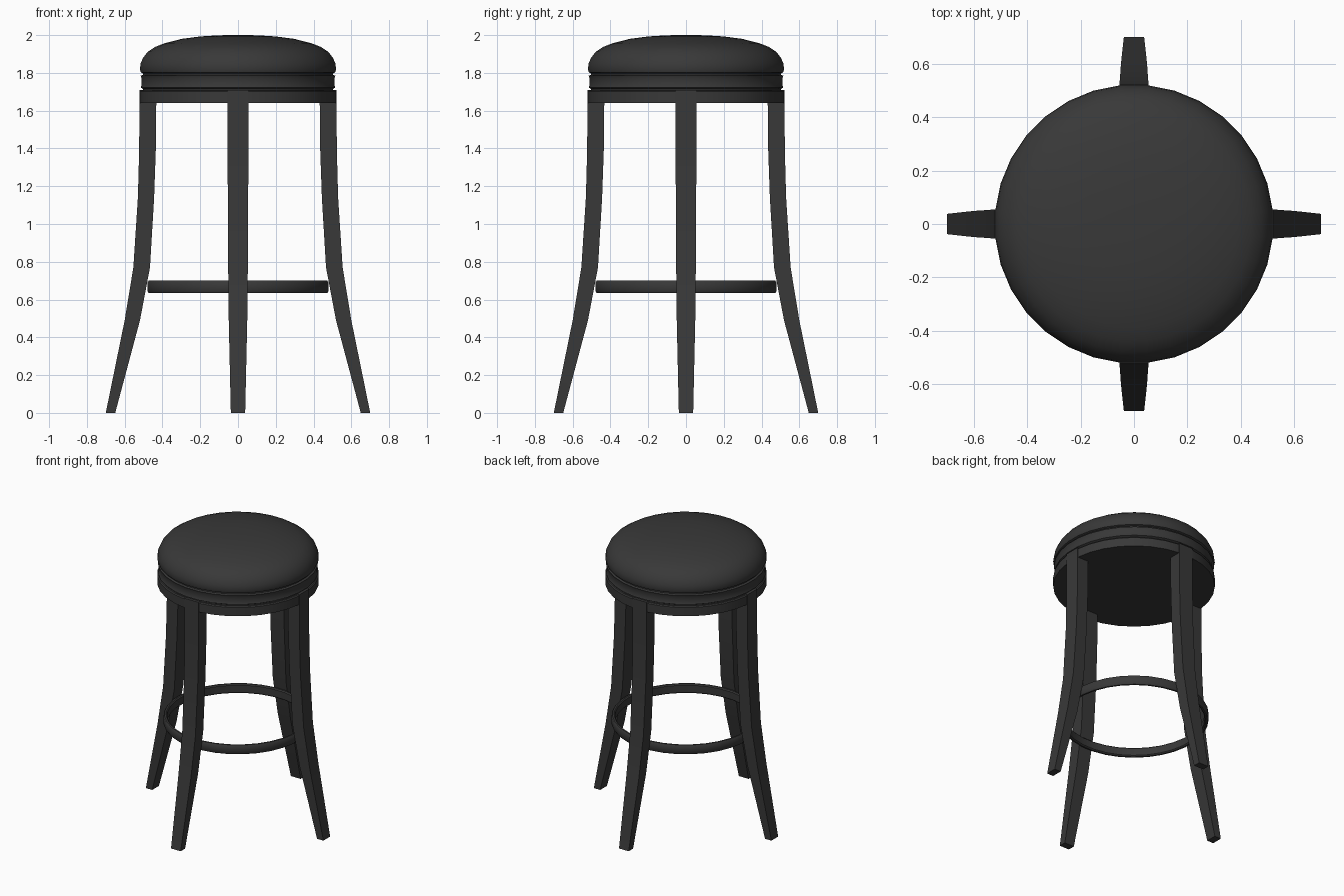
import bpy, bmesh
from math import sin, cos, pi, radians

if "Cube" in bpy.data.objects:
    bpy.data.objects.remove(bpy.data.objects["Cube"])

SIDES = 32
dark = bpy.data.materials.new("dark_finish")
dark.diffuse_color = (0.04, 0.04, 0.04, 1)
dark.use_nodes = True
dark.node_tree.nodes["Principled BSDF"].inputs["Base Color"].default_value = dark.diffuse_color


def finish(name, bm, angle=None):
    bmesh.ops.recalc_face_normals(bm, faces=bm.faces)
    mesh = bpy.data.meshes.new(name)
    bm.to_mesh(mesh)
    bm.free()
    mesh.materials.append(dark)
    ob = bpy.data.objects.new(name, mesh)
    bpy.context.collection.objects.link(ob)
    if angle:
        bpy.ops.object.select_all(action='DESELECT')
        ob.select_set(True)
        bpy.context.view_layer.objects.active = ob
        bpy.ops.object.shade_smooth_by_angle(angle=radians(angle))
    return ob


def lathe(name, profile, closed=False, sides=SIDES):
    """Revolve (radius, z) points; an open profile gets flat end caps."""
    bm = bmesh.new()
    rings = []
    for r, z in profile:
        angles = [2 * pi * (i + 0.5) / sides for i in range(sides)]
        rings.append([bm.verts.new((r * cos(a), r * sin(a), z)) for a in angles])
    pairs = list(zip(rings, rings[1:]))
    if closed:
        pairs.append((rings[-1], rings[0]))
    else:
        bm.faces.new(rings[0])
        bm.faces.new(rings[-1])
    for a, b in pairs:
        for i in range(sides):
            j = (i + 1) % sides
            bm.faces.new((a[i], a[j], b[j], b[i]))
    return finish(name, bm, 35)


def leg(name, turn):
    """Sweep a rectangle down the curved leg: z, inner, outer, half width."""
    sections = [(1.71, 0.432, 0.522, 0.055), (1.40, 0.435, 0.523, 0.055),
                (1.14, 0.444, 0.530, 0.054), (0.77, 0.466, 0.554, 0.052),
                (0.49, 0.519, 0.600, 0.049), (0.0, 0.65, 0.70, 0.038)]
    bm = bmesh.new()
    c, s = round(cos(turn)), round(sin(turn))
    loops = []
    for z, inner, outer, w in sections:
        corners = [(inner, -w), (outer, -w), (outer, w), (inner, w)]
        loops.append([bm.verts.new((x * c - y * s, x * s + y * c, z)) for x, y in corners])
    for a, b in zip(loops, loops[1:]):
        for i in range(4):
            j = (i + 1) % 4
            bm.faces.new((a[i], a[j], b[j], b[i]))
    bm.faces.new(loops[0])
    bm.faces.new(loops[-1])
    return finish(name, bm, 30)


# Domed cushion
lathe("seat_cushion", [(0.505, 1.797), (0.517, 1.803), (0.522, 1.82), (0.518, 1.85),
                       (0.505, 1.88), (0.48, 1.912), (0.44, 1.938), (0.39, 1.957),
                       (0.30, 1.98), (0.20, 1.993), (0.10, 1.999), (0.03, 2.0)])

# Swivel band under the cushion, with a shallow groove at the top and bottom
lathe("swivel_band", [(0.505, 1.705), (0.505, 1.715), (0.518, 1.722), (0.513, 1.735),
                      (0.513, 1.772), (0.518, 1.785), (0.505, 1.79), (0.505, 1.797)])

# Apron the legs fix into
lathe("apron", [(0.522, 1.64), (0.522, 1.702), (0.515, 1.708)])

# Round footrest with softened corners
lathe("footrest_ring", [(0.457, 0.642), (0.464, 0.635), (0.475, 0.635), (0.482, 0.645),
                        (0.482, 0.69), (0.475, 0.70), (0.464, 0.70), (0.457, 0.693)],
      closed=True)

# Four splayed legs
for i, side in enumerate(("right", "back", "left", "front")):
    leg(side + "_leg", i * pi / 2)
